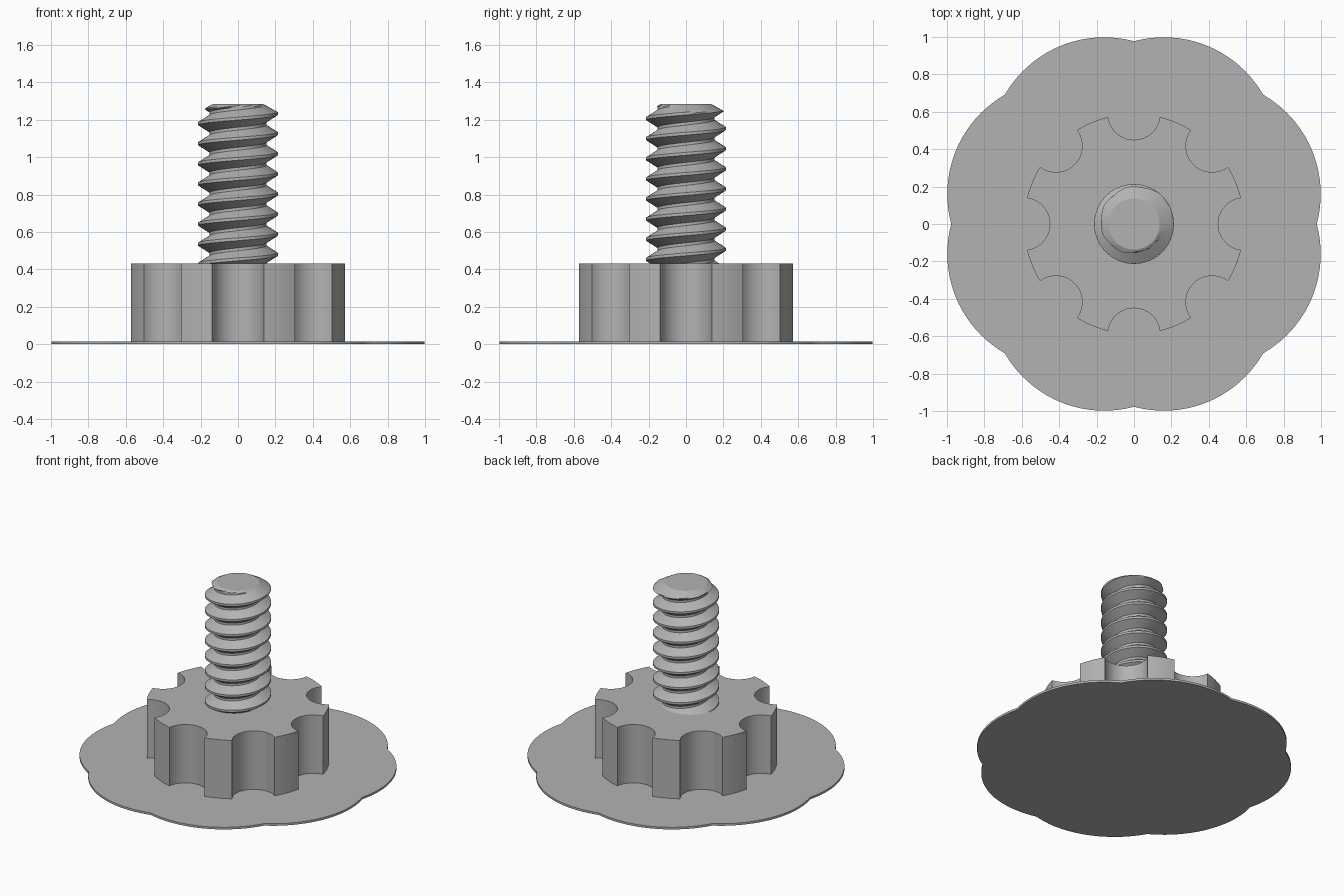
import bpy, math

if "Cube" in bpy.data.objects:
    bpy.data.objects.remove(bpy.data.objects["Cube"])

grey = bpy.data.materials.new("plain grey")
grey.diffuse_color = (0.45, 0.45, 0.45, 1)
grey.use_nodes = True
grey.node_tree.nodes["Principled BSDF"].inputs["Base Color"].default_value = grey.diffuse_color


def make_object(name, verts, faces, angle=30):
    mesh = bpy.data.meshes.new(name)
    mesh.from_pydata(verts, [], faces)
    mesh.validate()
    mesh.materials.append(grey)
    obj = bpy.data.objects.new(name, mesh)
    bpy.context.collection.objects.link(obj)
    bpy.ops.object.select_all(action='DESELECT')
    obj.select_set(True)
    bpy.context.view_layer.objects.active = obj
    bpy.ops.object.shade_smooth_by_angle(angle=math.radians(angle))
    return obj


def prism(name, outline, z0, z1):
    n = len(outline)
    verts = [(x, y, z) for z in (z0, z1) for x, y in outline]
    faces = [(i, (i + 1) % n, n + (i + 1) % n, n + i) for i in range(n)]
    faces += [tuple(reversed(range(n))), tuple(range(n, 2 * n))]
    return make_object(name, verts, faces)


def arc(centre_dist, radius, a0, a1, steps, turn):
    """Arc about a point on the x axis, turned about the origin; last point left out."""
    pts = []
    for i in range(steps):
        a = a0 + (a1 - a0) * i / steps
        x, y = centre_dist + radius * math.cos(a), radius * math.sin(a)
        pts.append((x * math.cos(turn) - y * math.sin(turn),
                    x * math.sin(turn) + y * math.cos(turn)))
    return pts


STEP = math.pi / 4

# Thin base plate: eight shallow lobes meeting in cusps
cusp, crown = 0.977, 1.03
half = cusp * math.sin(STEP / 2)
sag = crown - cusp * math.cos(STEP / 2)
lobe_r = (half ** 2 + sag ** 2) / (2 * sag)
lobe_a = math.asin(half / lobe_r)
plate = []
for k in range(8):
    plate += arc(crown - lobe_r, lobe_r, -lobe_a, lobe_a, 20, (k + 0.5) * STEP)
prism("base_plate", plate, 0.0, 0.015)

# Knob: round body with eight scalloped grip notches
body_r, notch_d, notch_r = 0.588, 0.59, 0.14
tip = math.acos((body_r ** 2 + notch_d ** 2 - notch_r ** 2) / (2 * body_r * notch_d))
edge = math.atan2(body_r * math.sin(tip), body_r * math.cos(tip) - notch_d)
knob = []
for k in range(8):
    knob += arc(notch_d, notch_r, 2 * math.pi - edge, edge, 20, k * STEP)
    knob += arc(0, body_r, tip, STEP - tip, 6, k * STEP)
prism("knob", knob, 0.01, 0.43)

# Threaded stud: helical rows, clipped by the chamfered end
PITCH, CREST_Z, TOP, BOTTOM = 0.1075, 1.233, 1.283, 0.41
SEG, SUB = 72, 14
ROOT_R, CREST_R, TOP_R = 0.152, 0.213, 0.137


def thread_radius(phase):
    d = abs((phase + 0.5) % 1 - 0.5) * 2          # 0 on crest, 1 in root
    t = min(max((d - 0.14) / 0.72, 0), 1)
    return CREST_R + (ROOT_R - CREST_R) * t


rows = 10 * SUB
verts, faces = [], []
for j in range(rows + 1):
    for i in range(SEG + 1):
        turns = j / SUB - 9 + i / SEG
        z = min(max(CREST_Z + PITCH * turns, BOTTOM), TOP)
        r = min(thread_radius(j / SUB), TOP_R + (TOP - z) * 1.8)
        a = 2 * math.pi * i / SEG
        verts.append((r * math.cos(a), r * math.sin(a), z))
W = SEG + 1
for j in range(rows):
    for i in range(SEG):
        a = j * W + i
        faces.append((a, a + 1, a + W + 1, a + W))
faces.append(tuple(rows * W + i for i in range(SEG)))
stud = make_object("threaded_stud", verts, faces, 25)

# Close the helix seam
import bmesh
bm = bmesh.new()
bm.from_mesh(stud.data)
bmesh.ops.remove_doubles(bm, verts=bm.verts, dist=0.0002)
bmesh.ops.dissolve_degenerate(bm, edges=bm.edges, dist=0.0002)
bm.to_mesh(stud.data)
bm.free()
bpy.ops.object.shade_smooth_by_angle(angle=math.radians(25))
